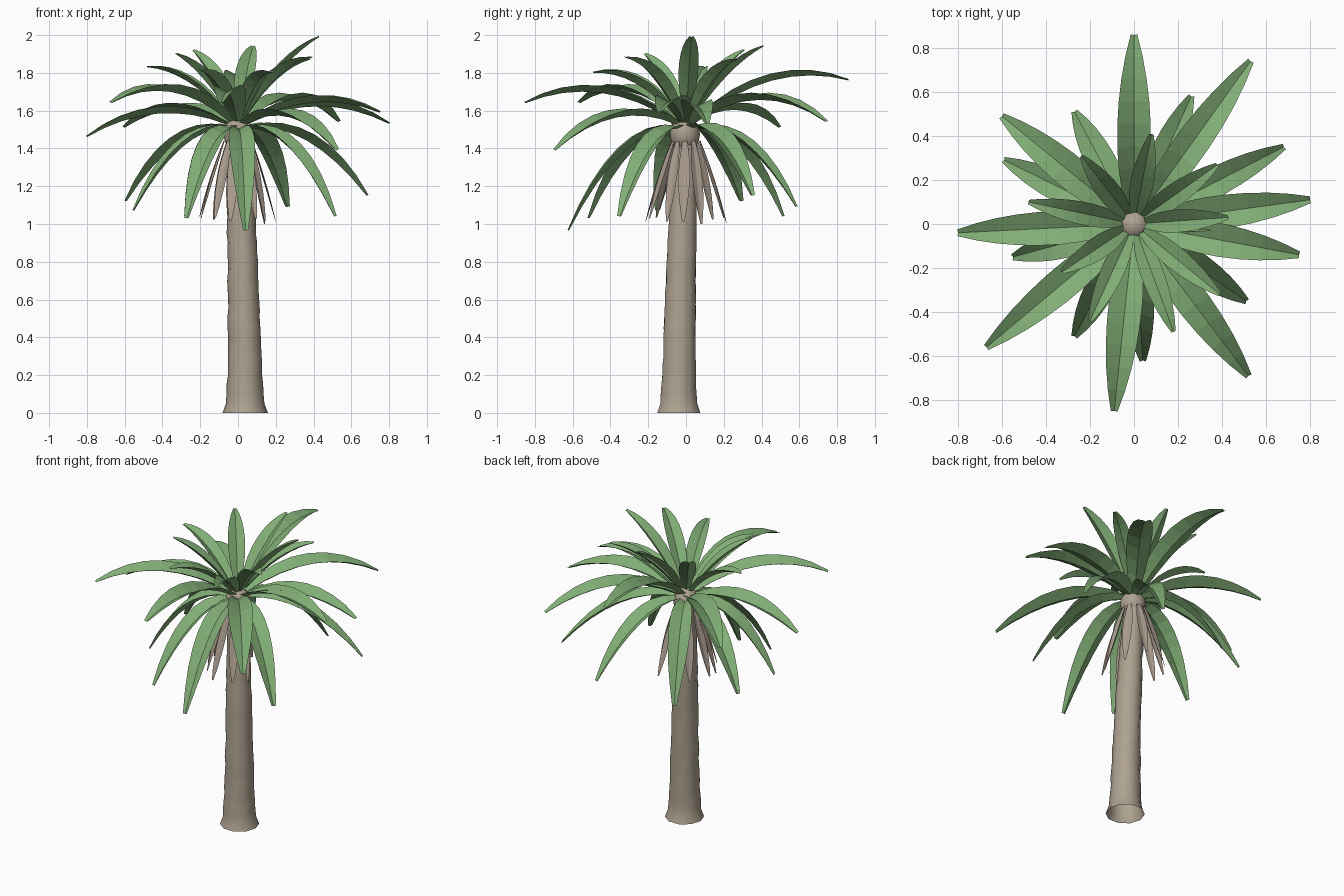
import bpy, bmesh, math, random
from mathutils import Vector

if "Cube" in bpy.data.objects:
    bpy.data.objects.remove(bpy.data.objects["Cube"])

random.seed(4)


def material(name, rgb):
    m = bpy.data.materials.new(name)
    m.diffuse_color = (*rgb, 1)
    m.use_nodes = True
    m.node_tree.nodes["Principled BSDF"].inputs["Base Color"].default_value = m.diffuse_color
    return m


GREEN = material("leaf_green", (0.22, 0.42, 0.18))
BARK = material("bark", (0.42, 0.36, 0.28))
DRY = material("dry_leaf", (0.40, 0.33, 0.27))


def make_object(name, bm, mat):
    me = bpy.data.meshes.new(name)
    bm.to_mesh(me)
    bm.free()
    ob = bpy.data.objects.new(name, me)
    bpy.context.collection.objects.link(ob)
    me.materials.append(mat)
    return ob


def smooth(ob, deg):
    bpy.ops.object.select_all(action='DESELECT')
    ob.select_set(True)
    bpy.context.view_layer.objects.active = ob
    bpy.ops.object.shade_smooth_by_angle(angle=math.radians(deg))


WIDTHS = [0.42, 0.70, 0.90, 1.0, 1.0, 0.92, 0.76, 0.52, 0.2]


def frond(name, path, half, fold, mat):
    """Leaf blade folded to a V along its midrib, following a path of points."""
    bm = bmesh.new()
    n = len(path) - 1
    out = path[-1] - path[0]
    side = Vector((-out.y, out.x, 0)).normalized()
    rows = []
    for i, p in enumerate(path):
        tangent = (path[min(i + 1, n)] - path[max(i - 1, 0)]).normalized()
        up = tangent.cross(side)
        w = half * WIDTHS[i]
        rows.append([bm.verts.new(p + side * w + up * w * fold),
                     bm.verts.new(p),
                     bm.verts.new(p - side * w + up * w * fold)])
    for a, b in zip(rows, rows[1:]):
        bm.faces.new((a[1], b[1], b[0], a[0]))
        bm.faces.new((a[2], b[2], b[1], a[1]))
    return make_object(name, bm, mat)


def arch(tip, curve=None, slope=None):
    """Parabolic path from the crown to the tip, by curvature or start slope."""
    x, y, z = tip
    r, dz, r0, z0 = math.hypot(x, y), z - 1.5, 0.055, 1.5
    if curve is None:
        curve = (slope * r - dz) / r ** 2
    slope = (dz + curve * r * r) / r
    pts = []
    for i in range(9):
        q = r0 + (r - r0) * i / 8
        pts.append(Vector((x / r * q, y / r * q, z0 + slope * q - curve * q * q)))
    return pts


# Trunk: open ringed tube leaning slightly, flared at the foot
SIDES = 10
keys = [(0, .12), (.05, .102), (.2, .091), (.6, .083), (1.0, .075), (1.3, .066), (1.45, .06)]


def trunk_radius(z):
    for (z0, r0), (z1, r1) in zip(keys, keys[1:]):
        if z <= z1:
            return r0 + (r1 - r0) * (z - z0) / (z1 - z0)
    return keys[-1][1]


bm = bmesh.new()
levels = [0, .05] + [.05 + 1.4 * i / 28 for i in range(1, 29)]
rings = []
for k, z in enumerate(levels):
    lean = 0.038 * (1 - (z / 1.45) ** 1.7)
    ring = []
    for i in range(SIDES):
        a = 2 * math.pi * i / SIDES
        r = trunk_radius(z) + (random.uniform(-.002, .004) if k > 1 else 0)
        ring.append(bm.verts.new((lean + r * math.cos(a), -lean + r * math.sin(a), z)))
    rings.append(ring)
for a, b in zip(rings, rings[1:]):
    for i in range(SIDES):
        j = (i + 1) % SIDES
        bm.faces.new((a[i], a[j], b[j], b[i]))
smooth(make_object("trunk", bm, BARK), 60)

# Crown bulb where the fronds grow
bm = bmesh.new()
bmesh.ops.create_uvsphere(bm, u_segments=12, v_segments=8, radius=0.08)
bmesh.ops.scale(bm, verts=bm.verts, vec=(1, 1, 1.2))
bmesh.ops.translate(bm, verts=bm.verts, vec=(0.003, -0.006, 1.477))
smooth(make_object("crown_bulb", bm, BARK), 40)

# Upright inner fronds
UPPER = [(.43, .03, 1.99), (.38, .27, 1.87), (.08, .41, 1.94), (-.24, .31, 1.92), (-.48, .10, 1.83),
         (-.33, -.22, 1.90), (-.20, -.44, 1.81), (.18, -.49, 1.80), (.39, -.32, 1.88)]
# Long spreading fronds
MIDDLE = [(.80, .11, 1.53), (.53, .74, 1.54), (0, .86, 1.76), (-.60, .49, 1.51), (-.80, -.04, 1.46),
          (-.67, -.56, 1.64), (-.09, -.85, 1.64), (.52, -.69, 1.39), (.75, -.14, 1.59)]
# Drooping outer fronds
LOWER = [(.68, .35, 1.15), (.26, .58, 1.09), (-.27, .51, 1.04), (-.59, .29, 1.12),
         (-.55, -.15, 1.07), (-.27, -.51, 1.03), (.04, -.62, .965), (.51, -.35, 1.04)]

for i, t in enumerate(UPPER):
    frond(f"upper_frond_{i}", arch(t, curve=1.2), 0.052, 0.6, GREEN)
for i, t in enumerate(MIDDLE):
    frond(f"middle_frond_{i}", arch(t, curve=0.66), 0.076, 0.5, GREEN)
for i, t in enumerate(LOWER):
    frond(f"lower_frond_{i}", arch(t, slope=0.22), 0.068, 0.5, GREEN)

# Skirt of dry hanging fronds below the crown
for i in range(11):
    a = 2 * math.pi * (i + random.uniform(-.2, .2)) / 11
    reach = random.uniform(.16, .22)
    end = random.uniform(1.0, 1.04)
    pts = []
    for k in range(9):
        t = k / 8
        r = .072 + (reach - .072) * t
        pts.append(Vector((r * math.cos(a), r * math.sin(a), 1.44 + (end - 1.44) * t)))
    frond(f"dry_frond_{i}", pts, 0.03, 0.25, DRY)
